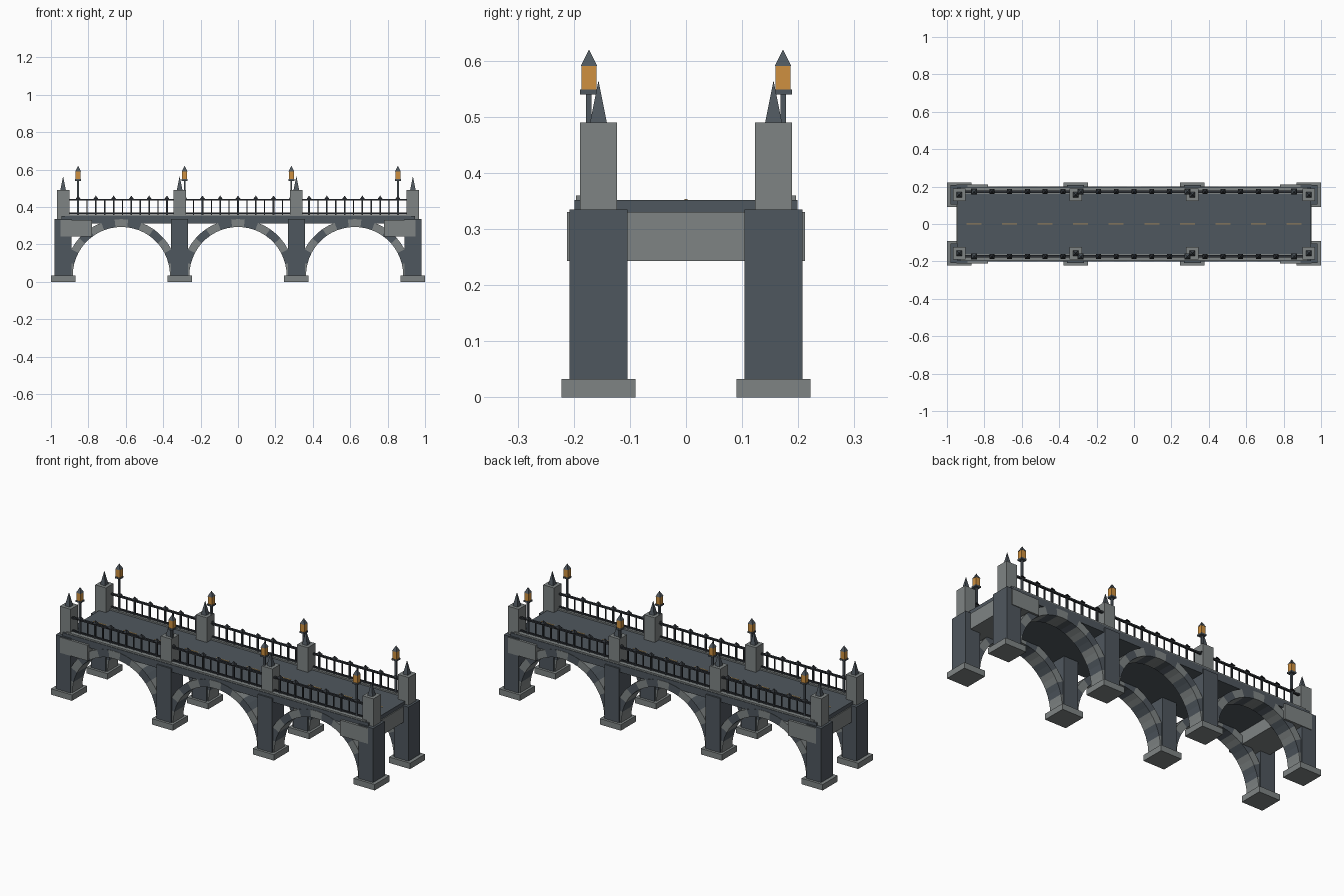
import bpy, bmesh, math
from mathutils import Matrix, Vector

cube = bpy.data.objects.get("Cube")
if cube:
    bpy.data.objects.remove(cube, do_unlink=True)


def material(name, rgb):
    m = bpy.data.materials.new(name)
    m.use_nodes = True
    col = (*rgb, 1.0)
    m.diffuse_color = col
    m.node_tree.nodes["Principled BSDF"].inputs["Base Color"].default_value = col
    return m


STONE = material("light stone", (0.21, 0.23, 0.23))
SLATE = material("dark slate", (0.078, 0.095, 0.112))
IRON = material("black iron", (0.027, 0.031, 0.037))
AMBER = material("amber glass", (0.62, 0.28, 0.05))
PAINT = material("lane paint", (0.42, 0.27, 0.10))


def finish(name, bm, *mats):
    bmesh.ops.recalc_face_normals(bm, faces=bm.faces)
    me = bpy.data.meshes.new(name)
    bm.to_mesh(me)
    bm.free()
    for m in mats:
        me.materials.append(m)
    ob = bpy.data.objects.new(name, me)
    bpy.context.scene.collection.objects.link(ob)
    return ob


def box(bm, x, y, z0, z1, wx, wy):
    mat = Matrix.Translation((x, y, (z0 + z1) / 2)) @ Matrix.Diagonal((wx, wy, z1 - z0, 1))
    bmesh.ops.create_cube(bm, size=1, matrix=mat)


def pyramid(bm, x, y, z0, z1, w):
    # four-sided spike with its sides along the axes
    mat = Matrix.Translation((x, y, (z0 + z1) / 2)) @ Matrix.Rotation(math.pi / 4, 4, "Z")
    bmesh.ops.create_cone(bm, cap_ends=True, segments=4, radius1=w / math.sqrt(2),
                          radius2=0, depth=z1 - z0, matrix=mat)


def repeat(name, mat, shape, places, *args):
    bm = bmesh.new()
    for x, y in places:
        shape(bm, x, y, *args)
    return finish(name, bm, mat)


PIER_X = [-0.935, -0.312, 0.312, 0.935]
PIER_Y, RAIL_Y = 0.156, 0.173
STEP = 0.095
piers = [(x, s * PIER_Y) for x in PIER_X for s in (-1, 1)]

# Piers, pillars and spires
repeat("pier_footings", STONE, box, piers, 0, 0.033, 0.13, 0.132)
repeat("pier_shafts", SLATE, box, piers, 0.033, 0.335, 0.09, 0.104)
repeat("parapet_pillars", STONE, box, piers, 0.335, 0.49, 0.066, 0.066)
repeat("pillar_spires", SLATE, pyramid, piers, 0.49, 0.565, 0.03)

# Roadway, end abutments, kerbs and lane dashes
repeat("road_deck", SLATE, box, [(0, 0)], 0.312, 0.352, 1.89, 0.398)
repeat("abutments", STONE, box, [(-0.865, 0), (0.865, 0)], 0.243, 0.33, 0.17, 0.424)
repeat("kerbs", STONE, box, [(0, -0.178), (0, 0.178)], 0.352, 0.36, 1.85, 0.036)
repeat("lane_dashes", PAINT, box, [((2 * k - 9) * STEP, 0) for k in range(10)],
       0.352, 0.354, 0.08, 0.006)


# Arch rings of alternating wedge stones
def arch(bm, cx, cy, cz=0.033, r0=0.26, r1=0.302, depth=0.09, stones=13, cuts=2):
    count = stones * cuts
    rings = []
    for i in range(count + 1):
        a = math.pi * i / count
        rings.append([bm.verts.new((cx + r * math.cos(a), cy + d * depth / 2,
                                    cz + r * math.sin(a)))
                      for r, d in ((r0, -1), (r1, -1), (r1, 1), (r0, 1))])
    for i in range(count):
        for j in range(4):
            k = (j + 1) % 4
            f = bm.faces.new((rings[i][j], rings[i][k], rings[i + 1][k], rings[i + 1][j]))
            f.material_index = (i // cuts) % 2
    bm.faces.new(rings[0])
    bm.faces.new(rings[-1])


bm = bmesh.new()
for x in (-0.6235, 0, 0.6235):
    for s in (-1, 1):
        arch(bm, x, s * PIER_Y)
finish("arch_rings", bm, STONE, SLATE)

# Railings with finials
sides = [(0, -RAIL_Y), (0, RAIL_Y)]
posts = [(k * STEP, s * RAIL_Y) for k in range(-9, 10) for s in (-1, 1)]
bars = [((k + 0.5) * STEP, s * RAIL_Y) for k in range(-9, 9) for s in (-1, 1)]
repeat("top_rails", IRON, box, sides, 0.434, 0.443, 1.81, 0.012)
repeat("bottom_rails", IRON, box, sides, 0.363, 0.37, 1.81, 0.01)
repeat("rail_posts", IRON, box, posts, 0.36, 0.443, 0.009, 0.009)
repeat("rail_bars", IRON, box, bars, 0.36, 0.436, 0.006, 0.006)
repeat("rail_finials", IRON, pyramid, posts, 0.443, 0.461, 0.026)

# Lamps
lamps = [(k * STEP, s * RAIL_Y) for k in (-9, -3, 3, 9) for s in (-1, 1)]
repeat("lamp_posts", SLATE, box, lamps, 0.36, 0.54, 0.01, 0.01)
repeat("lamp_trays", SLATE, box, lamps, 0.54, 0.549, 0.032, 0.032)
repeat("lamp_glass", AMBER, box, lamps, 0.549, 0.591, 0.027, 0.027)
repeat("lamp_roofs", SLATE, pyramid, lamps, 0.591, 0.62, 0.029)
